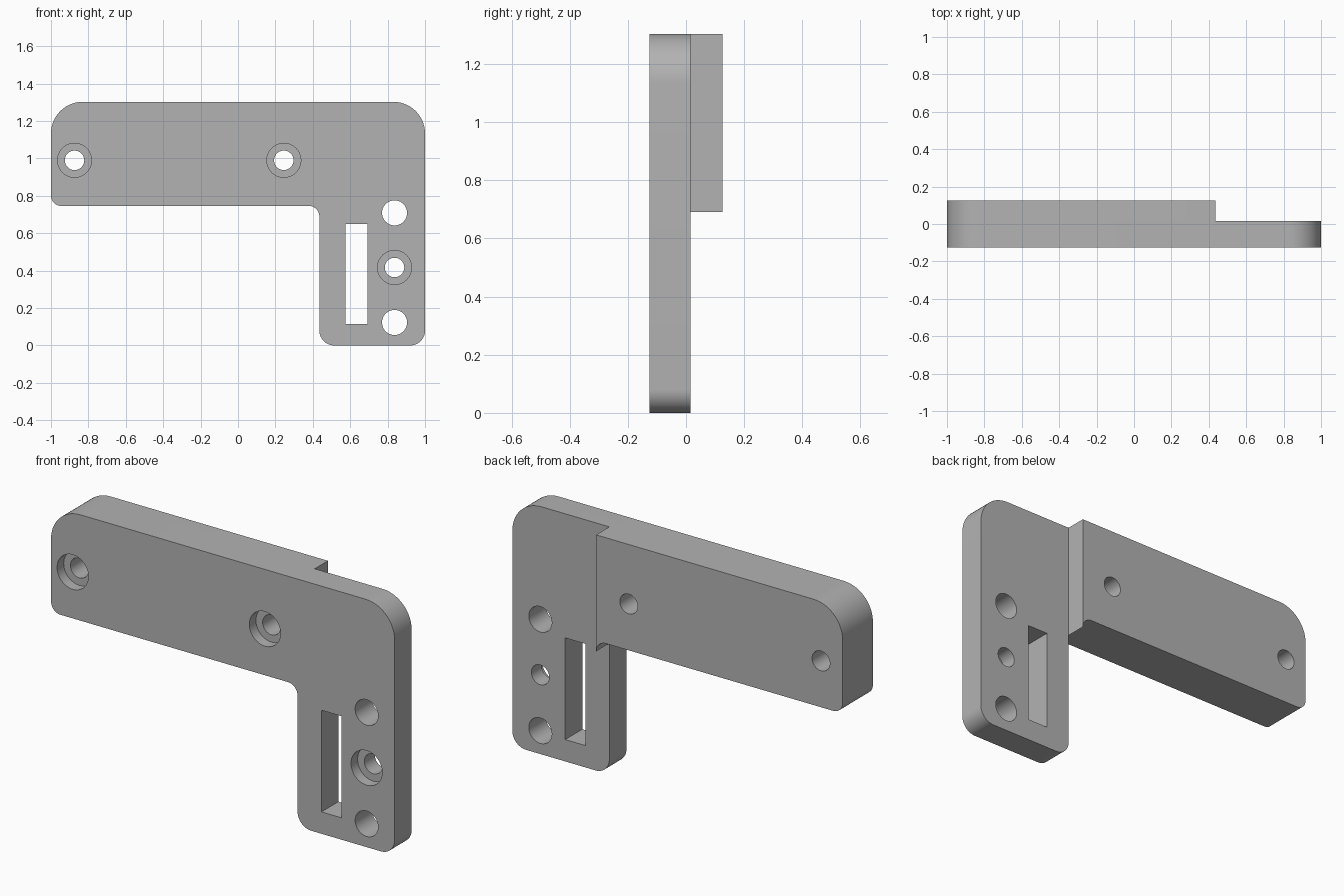
import bpy, bmesh, math
from mathutils import Vector

cube = bpy.data.objects.get("Cube")
if cube:
    bpy.data.objects.remove(cube, do_unlink=True)

FRONT, STEP, BACK = -0.126, 0.016, 0.126   # depth planes along y
LEG_X, ARM_Z, TOP = 0.435, 0.746, 1.303    # inner leg side, arm underside, top
FILLET = 0.056

grey = bpy.data.materials.new("grey")
grey.use_nodes = True
colour = (0.45, 0.45, 0.45, 1)
grey.diffuse_color = colour
grey.node_tree.nodes["Principled BSDF"].inputs["Base Color"].default_value = colour


def rounded(corners, steps=14):
    """Turn (x, z, radius) right-angle corners into an outline with arcs."""
    pts = []
    for i, (x, z, r) in enumerate(corners):
        p = Vector((x, z))
        if r == 0:
            pts.append(p)
            continue
        before, after = corners[i - 1], corners[(i + 1) % len(corners)]
        u = (Vector(before[:2]) - p).normalized()
        v = (Vector(after[:2]) - p).normalized()
        for k in range(steps + 1):
            a = math.pi / 2 * k / steps
            pts.append(p + u * r * (1 - math.sin(a)) + v * r * (1 - math.cos(a)))
    return pts


def circle(x, z, r, n=48):
    return [(x + r * math.cos(math.tau * k / n), z + r * math.sin(math.tau * k / n))
            for k in range(n)]


def prism(name, outline, y0, y1):
    """Extrude an x-z outline from y0 to y1."""
    bm = bmesh.new()
    face = bm.faces.new([bm.verts.new((x, y0, z)) for x, z in outline])
    side = bmesh.ops.extrude_face_region(bm, geom=[face])["geom"]
    moved = [g for g in side if isinstance(g, bmesh.types.BMVert)]
    bmesh.ops.translate(bm, verts=moved, vec=(0, y1 - y0, 0))
    bmesh.ops.recalc_face_normals(bm, faces=bm.faces)
    mesh = bpy.data.meshes.new(name)
    bm.to_mesh(mesh)
    bm.free()
    mesh.materials.append(grey)
    obj = bpy.data.objects.new(name, mesh)
    bpy.context.collection.objects.link(obj)
    return obj


def cut(target, outline, y0, y1):
    """Subtract a prism from the target and discard the cutter."""
    cutter = prism("cutter", outline, y0, y1)
    cutter.hide_render = True
    mod = target.modifiers.new("cut", "BOOLEAN")
    mod.operation, mod.solver, mod.object = "DIFFERENCE", "EXACT", cutter
    bpy.ops.object.modifier_apply(modifier=mod.name)
    bpy.data.objects.remove(cutter, do_unlink=True)


# L-shaped bracket at full depth
bracket = prism("bracket", rounded([
    (-1, TOP, 0.17), (1, TOP, 0.17), (1, 0, 0.08), (LEG_X, 0, 0.08),
    (LEG_X, ARM_Z, FILLET), (-1, ARM_Z, 0.055)]), FRONT, BACK)
bpy.ops.object.select_all(action="DESELECT")
bracket.select_set(True)
bpy.context.view_layer.objects.active = bracket

# Thin the leg from behind, leaving the arm thick
low = ARM_Z - FILLET
cut(bracket, [(LEG_X, 1.5), (1.2, 1.5), (1.2, -0.2), (0.3, -0.2),
              (0.3, low), (LEG_X, low)], STEP, 0.3)

# Slot in the leg
cut(bracket, [(0.574, 0.115), (0.692, 0.115), (0.692, 0.65), (0.574, 0.65)], -0.3, 0.3)

# Counterbored screw holes
for x, z in ((-0.874, 0.99), (0.245, 0.99), (0.837, 0.417)):
    cut(bracket, circle(x, z, 0.091), -0.3, FRONT + 0.055)
    cut(bracket, circle(x, z, 0.052), -0.3, 0.3)

# Plain holes in the leg
for z in (0.709, 0.123):
    cut(bracket, circle(0.837, z, 0.067), -0.3, 0.3)

bpy.ops.object.shade_smooth_by_angle(angle=math.radians(30))
